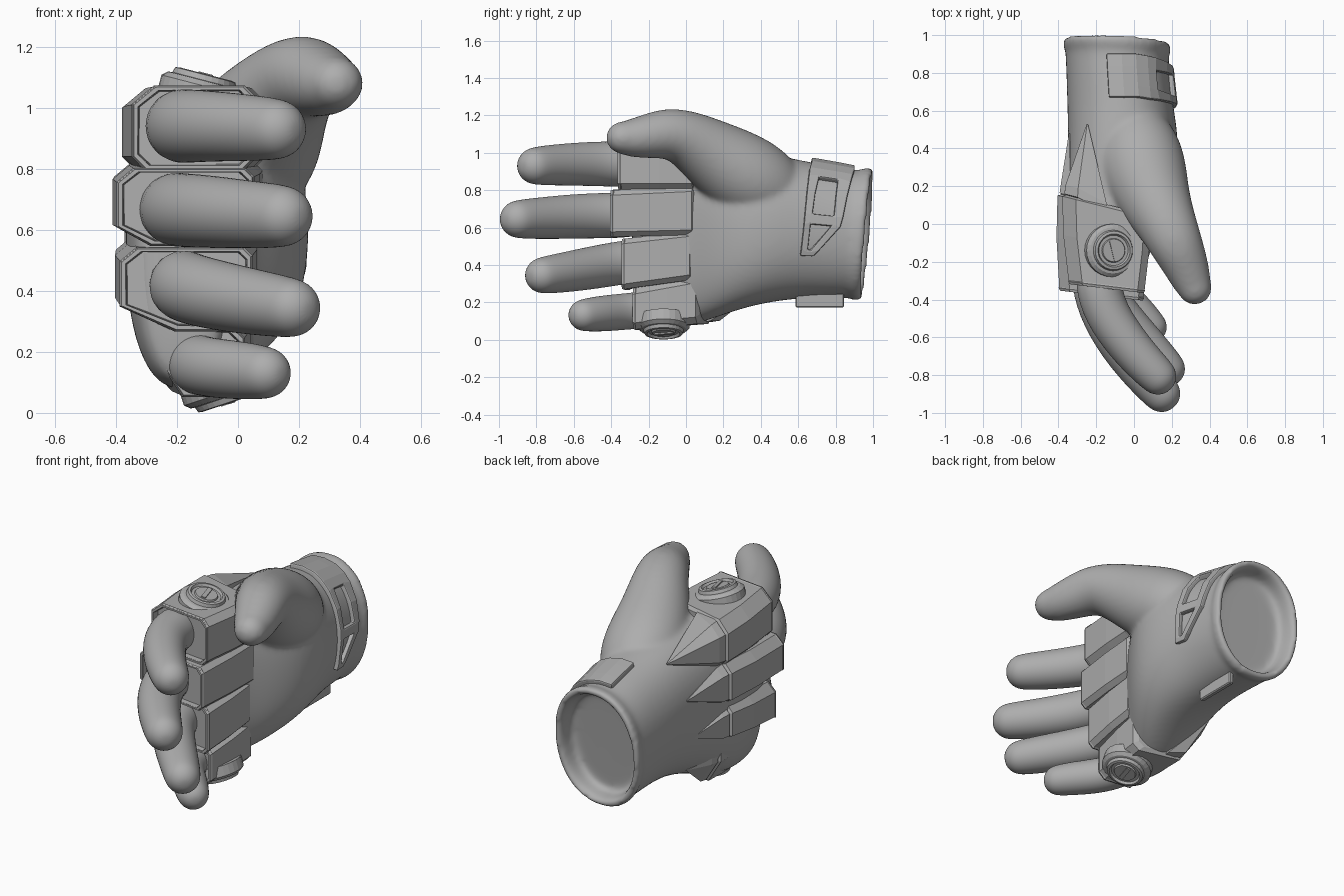
import bpy, bmesh, math
from mathutils import Vector, Matrix, Quaternion

if "Cube" in bpy.data.objects:
    bpy.data.objects.remove(bpy.data.objects["Cube"])

grey = bpy.data.materials.new("glove grey")
grey.diffuse_color = (0.42, 0.42, 0.42, 1)
grey.use_nodes = True
grey.node_tree.nodes["Principled BSDF"].inputs["Base Color"].default_value = grey.diffuse_color


def finish(name, bm, smooth=False, subsurf=0):
    """Turn a bmesh into a named object."""
    bmesh.ops.recalc_face_normals(bm, faces=bm.faces)
    for f in bm.faces:
        f.smooth = smooth
    me = bpy.data.meshes.new(name)
    bm.to_mesh(me)
    bm.free()
    me.materials.append(grey)
    ob = bpy.data.objects.new(name, me)
    bpy.context.collection.objects.link(ob)
    if subsurf:
        m = ob.modifiers.new("round", 'SUBSURF')
        m.levels = m.render_levels = subsurf
    return ob


def skin(bm, rings):
    """Skin a list of equal-length rings and cap both ends."""
    vs = [[bm.verts.new(p) for p in r] for r in rings]
    n = len(vs[0])
    for a, b in zip(vs, vs[1:]):
        for i in range(n):
            j = (i + 1) % n
            bm.faces.new((a[i], a[j], b[j], b[i]))
    bm.faces.new(vs[0])
    bm.faces.new(vs[-1])


def loft(name, rings, smooth=False, subsurf=0):
    bm = bmesh.new()
    skin(bm, rings)
    return finish(name, bm, smooth, subsurf)


# Hand body: y, x min, x max, z min, z max
BODY = [(-.29, -.31, -.04, .13, .98), (-.24, -.34, -.02, .09, 1.02),
        (-.12, -.36, .0, .07, 1.03), (0, -.37, .05, .07, 1.03),
        (.12, -.37, .14, .10, 1.01), (.28, -.36, .225, .16, 1.01),
        (.45, -.35, .24, .20, 1.00), (.62, -.355, .21, .22, .96),
        (.80, -.36, .19, .22, .93), (.90, -.365, .185, .22, .91)]


def section(y, t, off=0.0):
    """Point on the hand surface at depth y and angle t."""
    y = min(max(y, BODY[0][0]), BODY[-1][0])
    for a, b in zip(BODY, BODY[1:]):
        if y <= b[0]:
            break
    k = (y - a[0]) / (b[0] - a[0])
    x0, x1, z0, z1 = [p + (q - p) * k for p, q in zip(a[1:], b[1:])]
    e = .8 + .13 * min(max((y - .3) / .3, 0), 1)      # rounder at the wrist
    c, s = [math.copysign(abs(v) ** e, v) for v in (math.cos(t), math.sin(t))]
    return Vector(((x0 + x1) / 2 + ((x1 - x0) / 2 + off) * c, y,
                   (z0 + z1) / 2 + ((z1 - z0) / 2 + off) * s))


angles = [i * math.tau / 24 for i in range(24)]
rings = [[section(b[0], t) for t in angles] for b in BODY]
# Rolled cuff rim and the shallow hollow inside the wrist
for y, off in [(.90, .0), (.92, .012), (.96, .016), (.978, -.006),
               (.96, -.032), (.91, -.038), (.865, -.043), (.86, -.07)]:
    ring = []
    for t in angles:
        p = section(.9, t, off)
        p.y = y + .09 * (p.z - .57) - .05 * (p.x + .08)
        ring.append(p)
    rings.append(ring)


def tube(pts, flat=1.0):
    """Rings of a rounded finger through points (x, y, z, radius)."""
    c = [Vector(p[:3]) for p in pts]
    rad = [p[3] for p in pts]
    out = []

    def ring(o, t, r):
        side = t.cross(Vector((0, 0, 1))).normalized()
        up = side.cross(t)
        out.append([o + r * (math.cos(a) * side * flat + math.sin(a) * up)
                    for a in [i * math.tau / 14 for i in range(14)]])
    for i, o in enumerate(c):
        t = (c[min(i + 1, len(c) - 1)] - c[max(i - 1, 0)]).normalized()
        ring(o, t, rad[i])
    for d, s in [(.5, .89), (.85, .58), (1.0, .22)]:
        ring(c[-1] + t * rad[-1] * d, t, rad[-1] * s)
    return out


# Hand and thumb fused into one smooth skin
bm = bmesh.new()
skin(bm, rings)
skin(bm, tube([(-.04, .60, .72, .13), (-.0, .46, .80, .215), (.04, .30, .885, .24),
               (.11, .12, 1.005, .19), (.18, -.01, 1.085, .155), (.225, -.11, 1.107, .14),
               (.275, -.22, 1.085, .12), (.305, -.30, 1.078, .104),
               (.32, -.335, 1.08, .092)], 1.04))
hand = finish("hand_and_thumb", bm, True, 2)
mesh = hand.modifiers.new("fuse", 'REMESH')
mesh.mode, mesh.voxel_size, mesh.use_smooth_shade = 'VOXEL', .014, True
relax = hand.modifiers.new("relax", 'SMOOTH')
relax.factor, relax.iterations = .5, 12

# Curled fingers
FINGERS = {
    "index": [(-.20, -.20, .94, .125), (-.18, -.40, .94, .125), (-.10, -.55, .94, .12),
              (.02, -.70, .935, .113), (.12, -.80, .93, .105)],
    "middle": [(-.22, -.20, .67, .125), (-.20, -.40, .665, .125), (-.10, -.60, .66, .123),
               (.03, -.77, .65, .115), (.14, -.89, .645, .107)],
    "ring": [(-.20, -.20, .43, .12), (-.17, -.36, .41, .12), (-.07, -.50, .385, .118),
             (.07, -.65, .36, .11), (.17, -.76, .345, .102)],
    "little": [(-.15, -.12, .17, .105), (-.13, -.28, .155, .10), (-.06, -.39, .145, .10),
               (.02, -.47, .138, .097), (.085, -.54, .132, .09)]}
for name, pts in FINGERS.items():
    loft(name + "_finger", tube(pts), True, 2)


def profile(y, x0, x1, z0, z1, c, low, shear):
    """Chamfered box section, leaning along y; low sizes one corner."""
    return [Vector((x, y + shear * (x1 - x), z)) for x, z in
            [(x0, z0 + low[1]), (x0 + low[0], z0), (x1 - c * .6, z0),
             (x1, z0 + c * .6), (x1, z1 - c * .6), (x1 - c * .6, z1),
             (x0 + c * 1.2, z1), (x0, z1 - c)]]


def inset(ring, d, dy):
    """Shrink a ring towards its centre and shift it along y."""
    m = sum(ring, Vector()) / len(ring)
    return [p + (m - p).normalized() * d + Vector((0, dy, 0)) for p in ring]


# Faceted knuckle sleeves: back section, front section, chamfer, corner, ridge tip
SLEEVES = {
    "index": ((.03, -.38, .09, .80, 1.06), (-.36, -.345, .055, .80, 1.07), .06, (.04, .04), (-.25, .53, .93)),
    "middle": ((.03, -.405, .08, .56, .82), (-.40, -.395, .05, .55, .80), .045, (.11, .06), (-.345, .48, .72)),
    "ring": ((.02, -.40, .065, .32, .58), (-.34, -.385, .045, .27, .54), .045, (.18, .08), (-.34, .42, .48)),
    "little": ((.05, -.33, .05, .085, .34), (-.28, -.28, .02, .055, .28), .06, (.10, .15), (-.25, .35, .24)),
}
for name, (back, front, c, low, tip) in SLEEVES.items():
    a, b = profile(*back, c, low, .25), profile(*front, c, low, .12)
    mid = [p.lerp(q, .45) + Vector((-.01 if p.x < -.2 else .006, 0, 0))
           for p, q in zip(a, b)]
    loft(name + "_knuckle_sleeve", [inset(a, .03, .015), a, mid, b, inset(b, .02, 0),
                                    inset(b, .03, .09)])
    # Raised border round the front of the sleeve
    loft(name + "_sleeve_border", [inset(b, .01, .03), inset(b, -.004, .008),
                                   inset(b, .004, -.006), inset(b, .018, -.006),
                                   inset(b, .028, .085)])
    # Tapered ridge running back over the hand
    base = [p + Vector((0, .015, 0)) for p in inset(a, .012, 0)]
    for p in base:
        p.x = min(p.x, -.14)
        p.y = min(p.y, .17)
    step = [p + Vector((0, .05, 0)) for p in inset(base, .008, 0)]
    end = [Vector(tip) + (p - base[0]) * .03 for p in base]
    loft(name + "_back_ridge", [base, step, end])

# Stepped round caps with a slot, on both outer knuckles
CAP = [(.14, -.04), (.14, .018), (.122, .034), (.108, .036), (.102, .054),
       (.088, .057), (.080, .044), (.064, .044), (.060, .053), (.002, .053)]
for name, pos, n in [("top", (-.12, -.14, 1.055), (.26, 1)),
                     ("bottom", (-.05, -.12, .085), (.33, -1))]:
    q = Quaternion((0, 1, 0), math.atan2(*n))
    o = Vector(pos)
    loft(name + "_knuckle_cap",
         [[o + q @ Vector((r * math.cos(a), r * math.sin(a), h))
           for a in [i * math.tau / 28 for i in range(28)]] for r, h in CAP])
    bm = bmesh.new()
    bmesh.ops.create_cube(bm, size=1)
    bmesh.ops.transform(bm, verts=bm.verts, matrix=Matrix.Translation(o)
                        @ q.to_matrix().to_4x4() @ Matrix.Translation((0, 0, .054))
                        @ Matrix.Rotation(.25, 4, 'Z') @ Matrix.Diagonal((.024, .105, .012, 1)))
    finish(name + "_cap_slot", bm)

# Wrist strap with two windows: angle, then four y positions across
ROWS = [(100, .67, .73, .83, .91), (86, .67, .73, .83, .91), (72, .67, .73, .83, .90),
        (59, .66, .72, .82, .89), (48, .655, .71, .81, .88), (30, .645, .69, .80, .86),
        (12, .635, .675, .79, .84), (4, .63, .665, .775, .825),
        (-15, .615, .65, .665, .71), (-20, .61, .63, .65, .68)]
bm = bmesh.new()
grid = [[bm.verts.new(section(y, math.radians(r[0]), .006)) for y in r[1:]] for r in ROWS]
for i in range(len(ROWS) - 1):
    for j in range(3):
        if not (j == 1 and i in (4, 5, 7)):
            bm.faces.new((grid[i][j], grid[i][j + 1], grid[i + 1][j + 1], grid[i + 1][j]))
strap = finish("wrist_strap", bm)
solid = strap.modifiers.new("thickness", 'SOLIDIFY')
solid.thickness, solid.offset = .035, 0
bevel = strap.modifiers.new("soft_edges", 'BEVEL')
bevel.width, bevel.segments = .008, 2

# Thin pull tab under the wrist
bm = bmesh.new()
bmesh.ops.create_cube(bm, size=1)
bmesh.ops.transform(bm, verts=bm.verts, matrix=Matrix.Translation((.0, .715, .21))
                    @ Matrix.Diagonal((.03, .26, .075, 1)))
bmesh.ops.bevel(bm, geom=bm.edges[:], offset=.006, segments=1, affect='EDGES')
finish("wrist_tab", bm)
